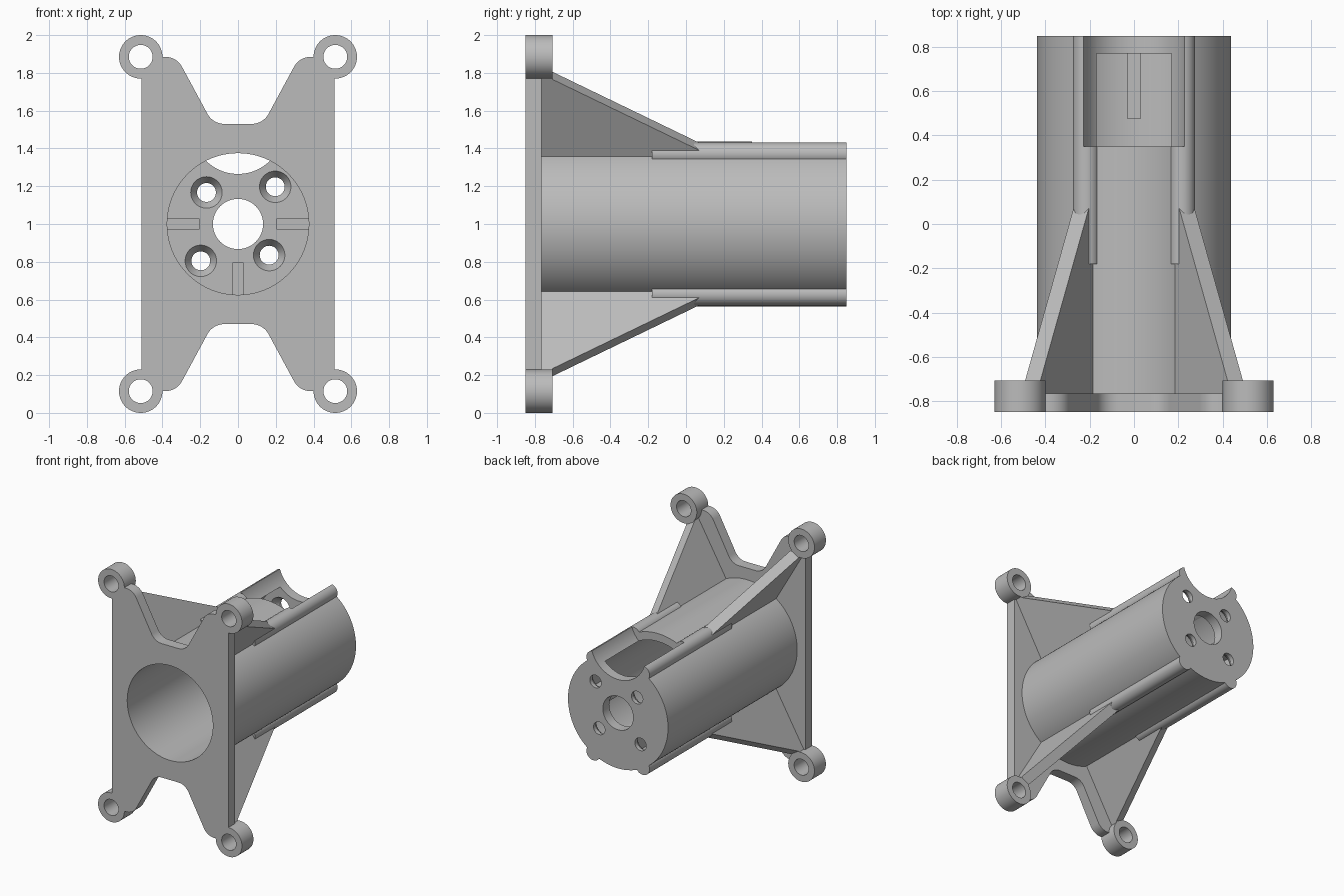
import bpy, bmesh, math
from mathutils import Matrix, Vector

if "Cube" in bpy.data.objects:
    bpy.data.objects.remove(bpy.data.objects["Cube"], do_unlink=True)

AXIS_Z = 1.0
FRONT, BACK, PLATE_BACK, BOSS_BACK = -0.85, 0.85, -0.765, -0.707
BORE_R, TUBE_R, FLOOR_Y = 0.375, 0.438, 0.77
BOSS_X, BOSS_Z, BOSS_R = 0.515, 0.885, 0.115
CORNERS = [(sx, sz) for sx in (-1, 1) for sz in (-1, 1)]

grey = bpy.data.materials.new("plain grey")
grey.use_nodes = True
grey.diffuse_color = (0.5, 0.5, 0.5, 1)
grey.node_tree.nodes["Principled BSDF"].inputs["Base Color"].default_value = (0.5, 0.5, 0.5, 1)


def make(name, bm):
    bmesh.ops.recalc_face_normals(bm, faces=bm.faces)
    mesh = bpy.data.meshes.new(name)
    bm.to_mesh(mesh)
    bm.free()
    mesh.materials.append(grey)
    obj = bpy.data.objects.new(name, mesh)
    bpy.context.collection.objects.link(obj)
    return obj


def rod(name, x, z, y0, y1, r0, r1=None, sides=96):
    """Cylinder or cone along y; x and z are measured from the tube axis."""
    bm = bmesh.new()
    place = Matrix.Translation((x, (y0 + y1) / 2, AXIS_Z + z)) @ Matrix.Rotation(-math.pi / 2, 4, 'X')
    bmesh.ops.create_cone(bm, cap_ends=True, segments=sides, radius1=r0,
                          radius2=r0 if r1 is None else r1, depth=y1 - y0, matrix=place)
    return make(name, bm)


def prism(name, points, depth, matrix=Matrix()):
    """Flat outline pushed along depth, then placed by matrix."""
    bm = bmesh.new()
    face = bm.faces.new([bm.verts.new(p) for p in points])
    out = bmesh.ops.extrude_face_region(bm, geom=[face])["geom"]
    bmesh.ops.translate(bm, verts=[g for g in out if isinstance(g, bmesh.types.BMVert)], vec=depth)
    bm.transform(matrix)
    return make(name, bm)


def cut(obj, cutters):
    for cutter in cutters:
        cutter.hide_render = True
        mod = obj.modifiers.new("cut", 'BOOLEAN')
        mod.operation, mod.solver, mod.object = 'DIFFERENCE', 'EXACT', cutter
    bpy.context.view_layer.update()
    solid = bpy.data.meshes.new_from_object(obj.evaluated_get(bpy.context.evaluated_depsgraph_get()))
    obj.modifiers.clear()
    obj.data = solid


def fillet(a, b, c, radius, steps=8):
    """Points of a rounded corner at b."""
    a, b, c = Vector(a), Vector(b), Vector(c)
    u, v = (a - b).normalized(), (c - b).normalized()
    half = u.angle(v) / 2
    centre = b + (u + v).normalized() * radius / math.sin(half)
    start = b + u * radius / math.tan(half) - centre
    end = b + v * radius / math.tan(half) - centre
    return [tuple(centre + start.slerp(end, i / steps) * radius / start.slerp(end, i / steps).length)
            for i in range(steps + 1)]


parts, cutters = [], []


def cutter(*args, **kw):
    obj = rod(*args, **kw)
    cutters.append(obj)
    return obj


# Shared cutters: bore, saddle-shaped opening and mounting holes
bore = cutter("bore_cutter", 0, 0, -1, FLOOR_Y, BORE_R)
saddle = cutter("saddle_cutter", 0, 0.506, 0.35, 1, 0.241)
boss_holes = {(sx, sz): cutter("boss_hole_cutter", sx * BOSS_X, sz * BOSS_Z, -1, 0, 0.063, sides=48)
              for sx, sz in CORNERS}

# Front plate with waisted top and bottom
side, tip, slope, waist = (0.51, 0), (0.51, BOSS_Z), (0.325, BOSS_Z), (0.133, 0.53)
quarter = [tip] + fillet(tip, slope, waist, 0.1) + fillet(slope, waist, (0, 0.53), 0.1)
upper = quarter + [(-x, z) for x, z in reversed(quarter)]
outline = upper + [(x, -z) for x, z in reversed(upper)]
plate = prism("front_plate", [(x, FRONT, AXIS_Z + z) for x, z in outline], (0, PLATE_BACK - FRONT, 0))
cut(plate, [bore] + list(boss_holes.values()))
parts.append(plate)

# Tube with closed rear wall, centre hole and countersunk screw holes
tube = rod("tube", 0, 0, PLATE_BACK, BACK, TUBE_R)
tube_cuts = [bore, saddle, cutter("shaft_hole_cutter", 0, 0, 0.7, 1, 0.133)]
for x, z in [(0.197, 0.197), (-0.197, -0.195), (-0.167, 0.167), (0.165, -0.165)]:
    tube_cuts.append(cutter("screw_hole_cutter", x, z, 0.7, 1, 0.05, sides=32))
    tube_cuts.append(cutter("countersink_cutter", x, z, FLOOR_Y - 0.01, FLOOR_Y + 0.05, 0.09, 0.05, sides=32))
cut(tube, tube_cuts)
parts.append(tube)

# Corner bosses, bracing ribs and rounded rails along the tube
angle = math.atan2(BOSS_Z, BOSS_X)
rib_outer = math.hypot(BOSS_X, BOSS_Z) - BOSS_R
rib_profile = [(0.42, PLATE_BACK), (rib_outer + 0.015, PLATE_BACK), (rib_outer + 0.015, BOSS_BACK),
               (rib_outer, BOSS_BACK), (0.43, 0.15), (0.42, 0.15)]
for sx, sz in CORNERS:
    label = ("upper" if sz > 0 else "lower") + ("_left" if sx > 0 else "_right")
    boss = rod(label + "_boss", sx * BOSS_X, sz * BOSS_Z, FRONT, BOSS_BACK, BOSS_R, sides=64)
    cut(boss, [boss_holes[sx, sz]])
    turn = math.atan2(sz * math.sin(angle), sx * math.cos(angle))
    rib = prism(label + "_rib", [(r, y, -0.04) for r, y in rib_profile], (0, 0, 0.08),
                Matrix.Translation((0, 0, AXIS_Z)) @ Matrix.Rotation(-turn, 4, 'Y'))
    rail = rod(label + "_rail", 0.43 * math.cos(turn), 0.43 * math.sin(turn), -0.18, BACK, 0.06, sides=48)
    cut(rail, [bore, saddle] if sz > 0 else [bore])
    parts += [boss, rib, rail]

# Small inner stops standing on the rear wall
for name, turn in [("left", 0), ("lower", -math.pi / 2), ("right", math.pi)]:
    stop = [(0.205, 0.475), (0.385, 0.475), (0.385, FLOOR_Y), (0.205, FLOOR_Y)]
    parts.append(prism(name + "_inner_stop", [(r, y, -0.03) for r, y in stop], (0, 0, 0.06),
                       Matrix.Translation((0, 0, AXIS_Z)) @ Matrix.Rotation(-turn, 4, 'Y')))

for obj in cutters:
    bpy.data.objects.remove(obj, do_unlink=True)

# Smooth round walls, crisp edges
bpy.ops.object.select_all(action='DESELECT')
for obj in parts:
    obj.select_set(True)
bpy.context.view_layer.objects.active = plate
bpy.ops.object.shade_smooth_by_angle(angle=math.radians(30))
